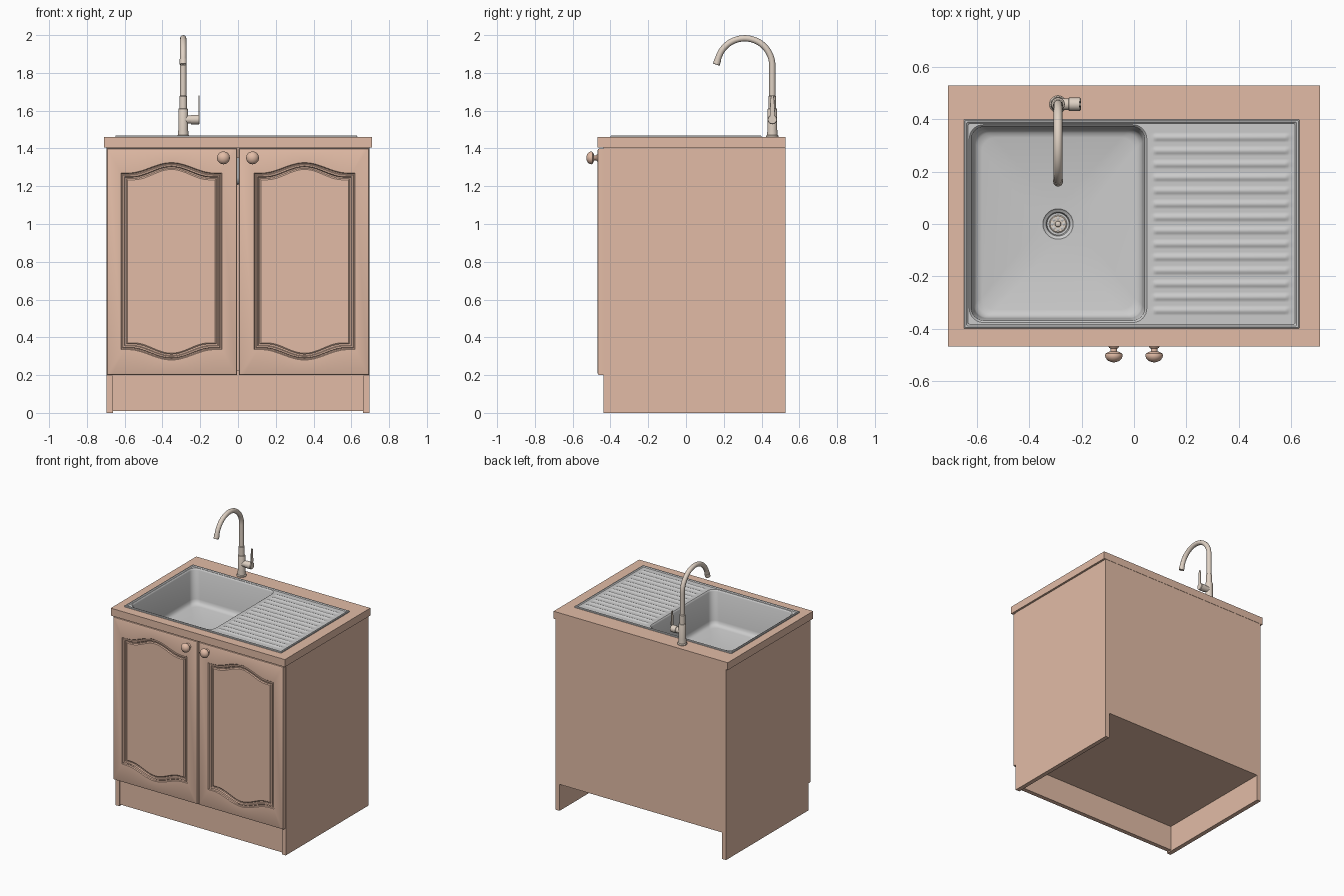
import bpy, bmesh
from math import sin, cos, pi, radians
from mathutils import Matrix

if "Cube" in bpy.data.objects:
    bpy.data.objects.remove(bpy.data.objects["Cube"])


def material(name, rgb):
    m = bpy.data.materials.new(name)
    m.diffuse_color = (*rgb, 1)
    m.use_nodes = True
    m.node_tree.nodes["Principled BSDF"].inputs["Base Color"].default_value = m.diffuse_color
    return m


WOOD = material("wood", (0.76, 0.50, 0.38))
METAL = material("warm_metal", (0.74, 0.64, 0.55))


def finish(name, bm, mat=None, smooth=True, matrix=None):
    bmesh.ops.remove_doubles(bm, verts=bm.verts, dist=1e-5)
    if matrix:
        bm.transform(matrix)
    me = bpy.data.meshes.new(name)
    bm.to_mesh(me)
    bm.free()
    ob = bpy.data.objects.new(name, me)
    bpy.context.collection.objects.link(ob)
    if mat:
        me.materials.append(mat)
    if smooth:
        bpy.ops.object.select_all(action='DESELECT')
        ob.select_set(True)
        bpy.context.view_layer.objects.active = ob
        bpy.ops.object.shade_smooth_by_angle(angle=radians(35))
    return ob


def loft(name, loops, mat=None, caps=(True, True), smooth=True, matrix=None):
    """Skin matching counter-clockwise loops, from the outside/bottom inwards/up."""
    bm = bmesh.new()
    rows = [[bm.verts.new(p) for p in lp] for lp in loops]
    n = len(rows[0])
    for a, b in zip(rows, rows[1:]):
        for i in range(n):
            j = (i + 1) % n
            bm.faces.new((a[i], a[j], b[j], b[i]))
    if caps[0]:
        bm.faces.new(rows[0][::-1])
    if caps[1]:
        bm.faces.new(rows[-1])
    return finish(name, bm, mat, smooth, matrix)


def rect(x0, x1, y0, y1, z, r=0.0, n=8):
    if r == 0:
        return [(x0, y0, z), (x1, y0, z), (x1, y1, z), (x0, y1, z)]
    corners = [(x1 - r, y0 + r, -90), (x1 - r, y1 - r, 0), (x0 + r, y1 - r, 90), (x0 + r, y0 + r, 180)]
    return [(cx + r * cos(radians(a + 90 * i / n)), cy + r * sin(radians(a + 90 * i / n)), z)
            for cx, cy, a in corners for i in range(n + 1)]


def box(name, x0, x1, y0, y1, z0, z1, mat=WOOD):
    return loft(name, [rect(x0, x1, y0, y1, z0), rect(x0, x1, y0, y1, z1)], mat, smooth=False)


def lathe(name, profile, matrix, mat=METAL, n=28):
    loops = [[(r * cos(2 * pi * i / n), r * sin(2 * pi * i / n), z) for i in range(n)] for r, z in profile]
    return loft(name, loops, mat, matrix=matrix)


# Carcass
for s, side in ((-1, "left"), (1, "right")):
    box(side + "_side_panel", min(s * .695, s * .663), max(s * .695, s * .663), -.436, .526, 0, 1.405)
box("back_panel", -.663, .663, .51, .526, .195, 1.405)
box("bottom_panel", -.663, .663, -.43, .51, .195, .227)
box("toe_kick", -.663, .663, -.428, -.396, .01, .195)
box("front_rail", -.663, .663, -.434, -.41, 1.35, 1.405)

# Countertop with sink opening
outer, hole = (-.71, .71, -.468, .528), (-.64, .62, -.39, .39)
loft("countertop", [rect(*outer, 1.405), rect(*outer, 1.46), rect(*hole, 1.46),
                    rect(*hole, 1.405), rect(*outer, 1.405)], WOOD, (False, False), False)


# Doors with arched raised panels
def door_loop(x0, x1, z0, z1, y, arch=0.0, m=28):
    def pts(z, h):
        out = []
        for i in range(m + 1):
            t = 2 * i / m - 1
            bump = .5 + .5 * cos(pi * min(1, abs(t) / .86))
            out.append((x0 + (x1 - x0) * i / m, y, z + h * bump))
        return out
    return pts(z0, -arch) + pts(z1, arch)[::-1]


def door(name, x0, x1, px0, px1):
    loops = [door_loop(x0 + i, x1 - i, .2 + i, 1.4 - i, y)
             for i, y in ((0, -.437), (0, -.458), (.003, -.465), (.010, -.468))]
    for i, y in ((0, -.468), (.004, -.462), (.009, -.461), (.012, -.465), (.019, -.465),
                 (.023, -.457), (.030, -.456), (.036, -.461)):
        loops.append(door_loop(px0 + i, px1 - i, .335 + i, 1.27 - i, y, .055))
    return loft(name, loops, WOOD)


door("left_door", -.695, -.004, -.62, -.085)
door("right_door", .004, .695, .085, .62)

# Knobs
knob = [(.020, 0), (.018, .004), (.013, .008), (.013, .018), (.022, .021), (.032, .027), (.034, .034),
        (.031, .044), (.022, .054), (.010, .059), (.003, .060)]
for x, side in ((-.077, "left"), (.077, "right")):
    lathe(side + "_knob", knob, Matrix.Translation((x, -.468, 1.35)) @ Matrix.Rotation(pi / 2, 4, 'X'), WOOD)

# Sink rim
def rim(i, z):
    return rect(-.65 + i, .632 - i, -.4 + i, .4 - i, z, .006)


loft("sink_rim", [rim(0, 1.459), rim(.001, 1.466), rim(.004, 1.469), rim(.011, 1.469),
                  rim(.014, 1.466), rim(.017, 1.463)], None, (False, False))

# Sink bowl: deck, rounded walls, sloping floor, drain well
DX, DECK = -.29, 1.463


def bowl(i, z, r):
    return rect(-.625 + i, .045 - i, -.372 + i, .375 - i, z, r)


def drain(r, z):
    return rect(DX - r, DX + r, -r, r, z, r)


loft("sink_bowl", [rect(-.633, .06, -.383, .383, DECK, .002), bowl(-.004, DECK, .054), bowl(0, 1.460, .05),
                   bowl(.004, 1.452, .048), bowl(.012, 1.245, .05), bowl(.016, 1.226, .05),
                   bowl(.027, 1.213, .05), bowl(.045, 1.208, .05), drain(.064, 1.195),
                   drain(.058, 1.195), drain(.054, 1.190), drain(.046, 1.187), drain(.042, 1.172),
                   drain(.010, 1.170)], None, (False, True))

# Drain strainer
at_drain = Matrix.Translation((DX, 0, 1.171))
lathe("drain_strainer", [(.034, 0), (.034, .006), (.030, .009), (.012, .009), (.010, .015), (.004, .018)], at_drain)
for k in range(8):
    a = k * pi / 4
    lathe("strainer_stud", [(.006, .008), (.006, .011), (.003, .013)],
          at_drain @ Matrix.Translation((.022 * cos(a), .022 * sin(a), 0)), None, 10)

# Ridged drainboard
bm = bmesh.new()
xs = [(.06, 0), (.072, 0), (.078, .6), (.088, 1), (.575, 1), (.587, .6), (.593, 0), (.615, 0)]
COUNT, STEP, SUB = 14, .0508, 10
ys = [-.383] + [-COUNT * STEP / 2 + STEP * i / SUB for i in range(COUNT * SUB + 1)] + [.383]
rows = []
for k, y in enumerate(ys):
    ridge = max(0, sin(2 * pi * ((k - 1) % SUB) / SUB - pi / 2) + .2) if 0 < k < len(ys) - 1 else 0
    rows.append([bm.verts.new((x, y, DECK + .005 * ridge * f)) for x, f in xs])
for a, b in zip(rows, rows[1:]):
    for i in range(len(xs) - 1):
        bm.faces.new((a[i], a[i + 1], b[i + 1], b[i]))
finish("drainboard", bm)

# Tap body and side handle
FY = .457
at_tap = Matrix.Translation((DX, FY, 0))
lathe("tap_body", [(.033, 1.46), (.033, 1.466), (.028, 1.472), (.026, 1.50), (.026, 1.605), (.024, 1.61),
                   (.020, 1.612), (.020, 1.675), (.016, 1.68)], at_tap)
lathe("tap_handle", [(.022, .015), (.022, .04), (.025, .042), (.025, .083), (.022, .087)],
      Matrix.Translation((DX, FY, 1.553)) @ Matrix.Rotation(pi / 2, 4, 'Y'))
loft("tap_lever", [rect(-.210, -.203, FY - w, FY + w, z, .003, 3)
                   for w, z in ((.012, 1.545), (.013, 1.60), (.010, 1.66), (.006, 1.68))], METAL)

# Swan-neck spout
R, CZ, PR = .146, 1.837, .0165
path = [(FY, 1.67, 0, PR), (FY, 1.75, 0, PR)]
path += [(FY - R + R * cos(a), CZ + R * sin(a), a, PR) for a in (radians(163) * i / 28 for i in range(29))]
ey, ez, ea, _ = path[-1]
for d, r in ((.008, PR), (.008, .0185), (.036, .0185), (.038, .015), (.032, .013)):
    path.append((ey - sin(ea) * d, ez + cos(ea) * d, ea, r))
loft("tap_spout", [[(DX + r * cos(t), y + r * sin(t) * cos(a), z + r * sin(t) * sin(a))
                    for t in (2 * pi * i / 20 for i in range(20))] for y, z, a, r in path], METAL)
